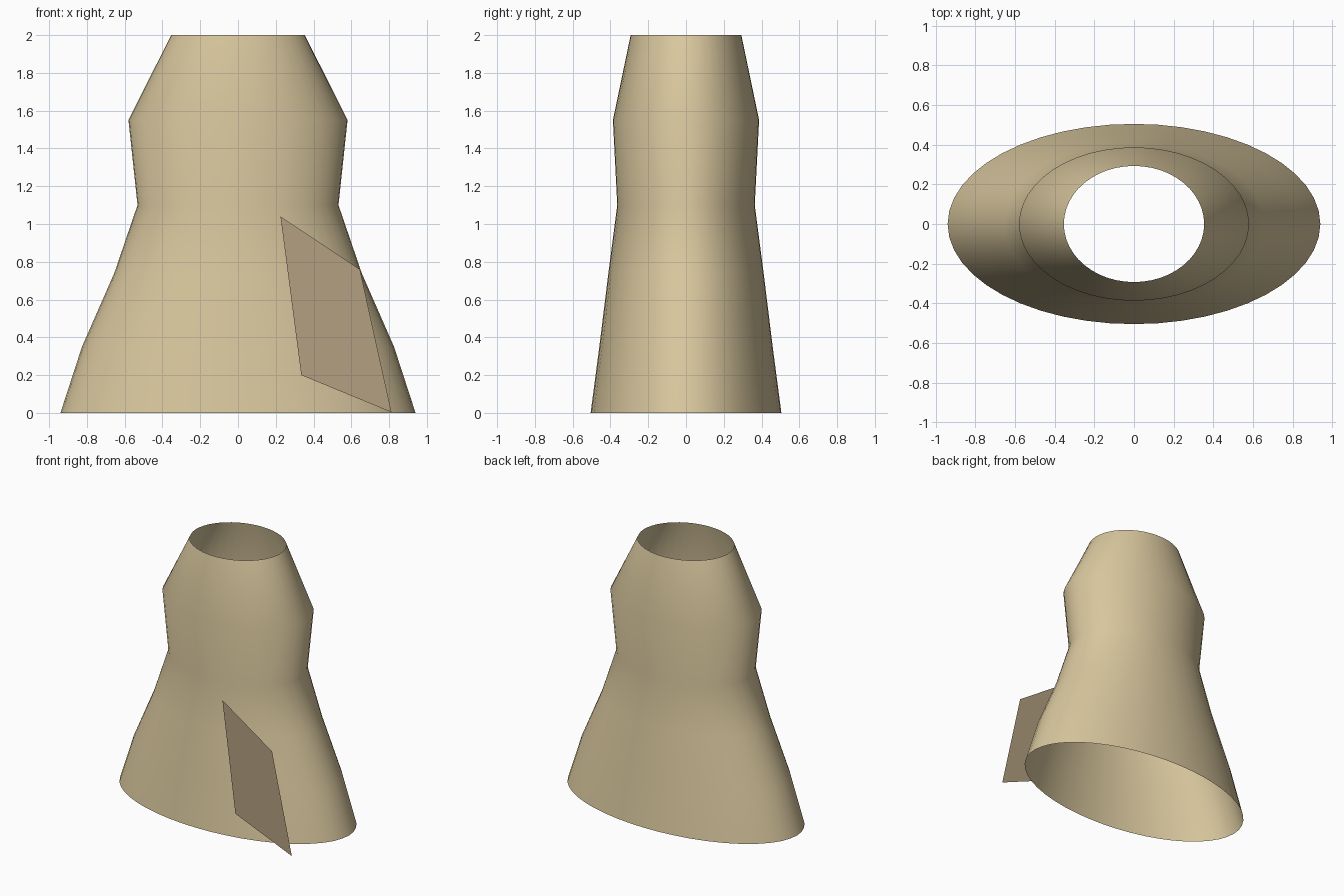
import bpy, bmesh
from math import sin, cos, tau

if "Cube" in bpy.data.objects:
    bpy.data.objects.remove(bpy.data.objects["Cube"])


def material(name, colour):
    mat = bpy.data.materials.new(name)
    mat.diffuse_color = (*colour, 1)
    mat.use_nodes = True
    mat.node_tree.nodes["Principled BSDF"].inputs["Base Color"].default_value = mat.diffuse_color
    return mat


def add_object(name, bm, mat):
    mesh = bpy.data.meshes.new(name)
    bm.to_mesh(mesh)
    bm.free()
    mesh.materials.append(mat)
    obj = bpy.data.objects.new(name, mesh)
    bpy.context.collection.objects.link(obj)
    return obj


# Flared elliptical shell, open at both ends: (z, half width, half depth)
SIDES = 48
profile = [(0, 0.94, 0.505), (0.35, 0.826, 0.459), (0.74, 0.655, 0.411),
           (1.1, 0.532, 0.364), (1.55, 0.58, 0.387), (2, 0.354, 0.293)]
bm = bmesh.new()
rings = [[bm.verts.new((a * cos(tau * i / SIDES), b * sin(tau * i / SIDES), z))
          for i in range(SIDES)] for z, a, b in profile]
for low, high in zip(rings, rings[1:]):
    for i in range(SIDES):
        j = (i + 1) % SIDES
        bm.faces.new((low[i], low[j], high[j], high[i])).smooth = True
add_object("flared_shell", bm, material("cloth", (0.69, 0.57, 0.34)))

# Flat four-sided panel standing just in front of the shell
bm = bmesh.new()
corners = [(0.335, 0.2), (0.813, 0.003), (0.645, 0.76), (0.225, 1.04)]
bm.faces.new([bm.verts.new((x, -0.51, z)) for x, z in corners])
add_object("front_panel", bm, material("panel_cloth", (0.45, 0.35, 0.22)))
